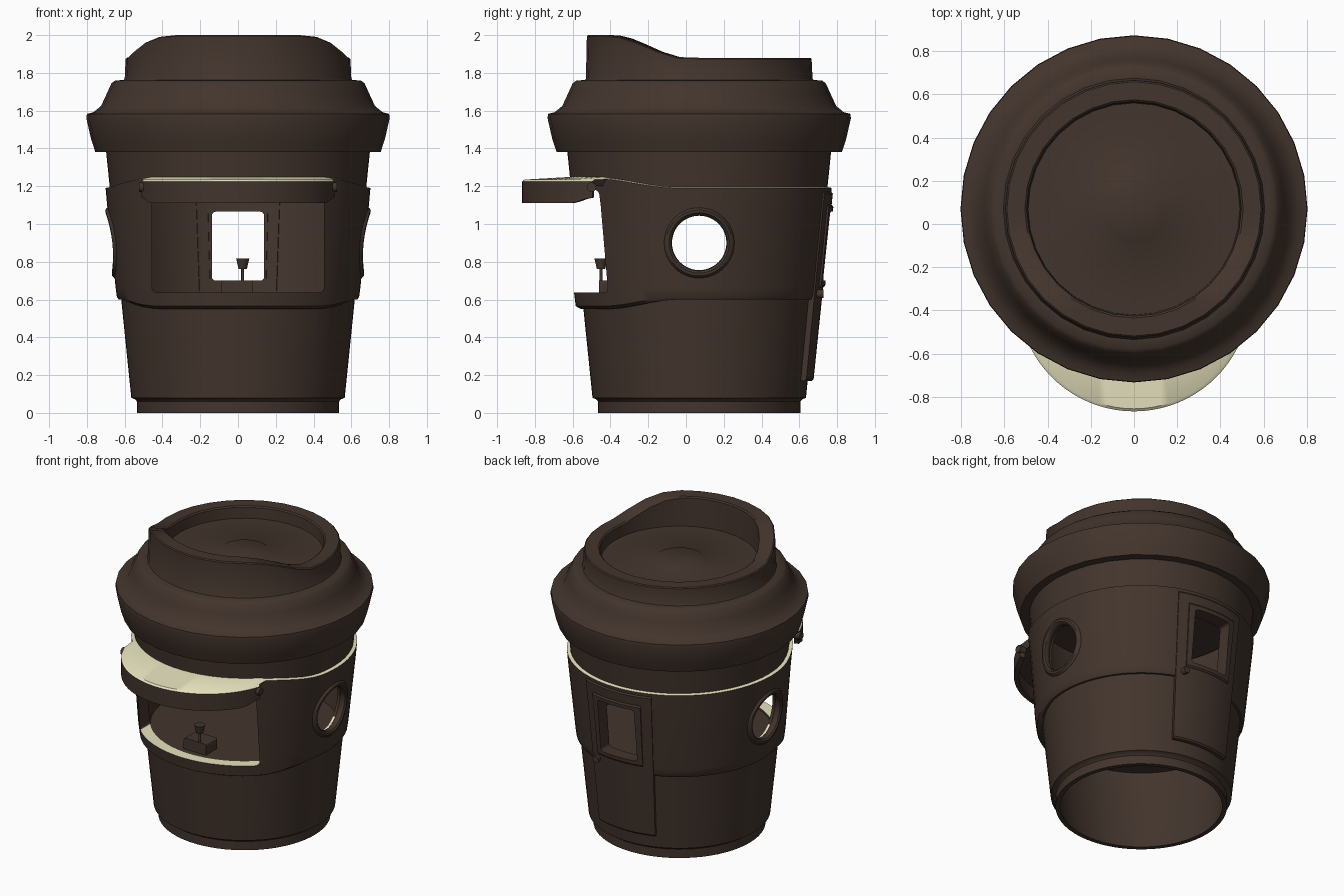
import bpy, bmesh, math
from mathutils import Matrix, Vector

if "Cube" in bpy.data.objects:
    bpy.data.objects.remove(bpy.data.objects["Cube"])

CY = 0.07   # y of the cup axis


def material(name, rgb):
    m = bpy.data.materials.new(name)
    m.diffuse_color = (*rgb, 1)
    m.use_nodes = True
    m.node_tree.nodes["Principled BSDF"].inputs["Base Color"].default_value = m.diffuse_color
    return m


BROWN = material("dark_brown", (0.055, 0.035, 0.026))
CREAM = material("cream", (0.80, 0.77, 0.52))


def finish(name, bm, angle=35):
    bmesh.ops.remove_doubles(bm, verts=bm.verts, dist=1e-5)
    bmesh.ops.recalc_face_normals(bm, faces=bm.faces)
    me = bpy.data.meshes.new(name)
    bm.to_mesh(me)
    bm.free()
    me.materials.append(BROWN)
    me.materials.append(CREAM)
    me.shade_smooth()
    me.set_sharp_from_angle(angle=math.radians(angle))
    ob = bpy.data.objects.new(name, me)
    bpy.context.collection.objects.link(ob)
    return ob


def loft(name, sections, ring=True, loop=True):
    """Skin a row of equal cross-sections; ring joins last to first."""
    bm = bmesh.new()
    rows = [[bm.verts.new(p) for p in s] for s in sections]
    n, k = len(rows), len(rows[0])
    for i in range(n if ring else n - 1):
        a, b = rows[i], rows[(i + 1) % n]
        for j in range(k if loop else k - 1):
            l = (j + 1) % k
            bm.faces.new((a[j], a[l], b[l], b[j]))
    if not ring:
        bm.faces.new(rows[0])
        bm.faces.new(rows[-1])
    bmesh.ops.dissolve_degenerate(bm, dist=1e-6, edges=bm.edges)
    return finish(name, bm)


def polar(r, a, z):   # a = 0 is the back (+y)
    return (r * math.sin(a), CY + r * math.cos(a), z)


def revolve(name, profile, n=64, loop=True):
    angles = [math.tau * i / n for i in range(n)]
    return loft(name, [[polar(r, a, z) for r, z in profile(a)] for a in angles], True, loop)


def smooth(e0, e1, x):
    t = min(1, max(0, (x - e0) / (e1 - e0)))
    return t * t * (3 - 2 * t)


def cup_r(z):
    return 0.565 + 0.135 * (z - 0.075) / 1.305


def box(name, lo, hi, bevel=0.0, axis=1):
    bm = bmesh.new()
    bmesh.ops.create_cube(bm, size=1)
    for v in bm.verts:
        v.co = Vector([(l + h) / 2 + c * (h - l) for l, h, c in zip(lo, hi, v.co)])
    if bevel:
        es = [e for e in bm.edges if abs((e.verts[0].co - e.verts[1].co).normalized()[axis]) > 0.9]
        bmesh.ops.bevel(bm, geom=es, offset=bevel, segments=4, affect='EDGES', profile=0.5)
    return finish(name, bm)


def cylinder(name, r, depth, loc, axis, r2=None, n=24):
    bm = bmesh.new()
    rot = {'X': Matrix.Rotation(math.pi / 2, 4, 'Y'), 'Y': Matrix.Rotation(math.pi / 2, 4, 'X'),
           'Z': Matrix()}[axis]
    bmesh.ops.create_cone(bm, cap_ends=True, segments=n, radius1=r, radius2=r if r2 is None else r2,
                          depth=depth, matrix=Matrix.Translation(loc) @ rot)
    return finish(name, bm)


def cut(ob, cutters):
    for c in cutters:
        m = ob.modifiers.new("cut", 'BOOLEAN')
        m.operation, m.object, m.solver = 'DIFFERENCE', c, 'EXACT'
    dg = bpy.context.evaluated_depsgraph_get()
    me = bpy.data.meshes.new_from_object(ob.evaluated_get(dg))
    ob.modifiers.clear()
    ob.data = me
    me.shade_smooth()
    me.set_sharp_from_angle(angle=math.radians(35))


def cream_tops(ob, zmin=0.5, zmax=1.3, ymax=2):
    for p in ob.data.polygons:
        if p.normal.z > 0.75 and zmin < p.center.z < zmax and p.center.y < ymax:
            p.material_index = 1


# Cup wall: hollow, open at the bottom
cup = revolve("cup_wall", lambda a: [(0.535, 0), (0.535, 0.06), (0.545, 0.072), (0.565, 0.08), (0.70, 1.40),
                                     (0.662, 1.40), (0.53, 0.08), (0.505, 0)])


# Sleeve: wavy bottom edge, top edge rising at the front
def sleeve_profile(a):
    y = CY + 0.66 * math.cos(a)
    f = smooth(-0.05, -0.45, y)
    lo, hi = 0.60 - 0.05 * f, 1.197 + 0.05 * f
    lip = 0.022 + 0.018 * f
    return [(cup_r(lo) - 0.01, lo), (cup_r(lo) + 0.012, lo), (cup_r(lo) + lip, lo + 0.015),
            (cup_r(0.66) + lip, 0.66), (cup_r(1.1) + 0.022, 1.10),
            (cup_r(hi) + 0.02, hi - 0.006), (cup_r(hi) - 0.01, hi)]


sleeve = revolve("sleeve", sleeve_profile)


# Door and its window frame: curved panels at the back
def panel(name, half_deg, z0, z1, inner, outer):
    secs = []
    for i in range(13):
        a = math.radians(half_deg) * (i / 6 - 1)
        secs.append([polar(cup_r(z) + o, a, z) for z, o in
                     ((z0, inner), (z0, outer - 0.008), (z0 + 0.01, outer),
                      (z1 - 0.01, outer), (z1, outer - 0.008), (z1, inner))])
    return loft(name, secs, ring=False)


door = panel("door", 20.5, 0.17, 1.17, -0.045, 0.03)
door_frame = panel("door_window_frame", 14.8, 0.665, 1.10, -0.05, 0.04)

# Openings
serving = box("serving_cutter", (-0.455, -1.2, 0.637), (0.455, -0.15, 1.18), 0.025)
back_window = box("door_window_cutter", (-0.138, 0.4, 0.70), (0.138, 1.2, 1.065), 0.02)
portholes = cylinder("porthole_cutter", 0.165, 2, (0, CY, 0.9), 'X', n=48)
for ob in (cup, sleeve):
    cut(ob, (serving, back_window, portholes))
    cream_tops(ob, ymax=0.4 if ob is cup else 2)
for ob in (door, door_frame):
    cut(ob, (back_window,))
for p in sleeve.data.polygons:   # the door window sill stays brown
    if p.center.y > 0.5 and p.center.z < 1.15:
        p.material_index = 0
for c in (serving, back_window, portholes):
    bpy.data.objects.remove(c)

cylinder("door_knob", 0.022, 0.04, polar(cup_r(0.63) + 0.04, math.radians(15.5), 0.63), 'Y')

# Porthole rings bent to follow the wall
for side, label in ((1, "right"), (-1, "left")):
    secs = []
    for i in range(48):
        t = math.tau * i / 48
        sec = []
        for j in range(10):
            p = math.tau * j / 10
            r = 0.167 + 0.023 * math.cos(p)
            dy, z = r * math.cos(t), 0.9 + r * math.sin(t)
            x = math.sqrt((cup_r(z) + 0.008) ** 2 - dy * dy) + 0.028 * math.sin(p)
            sec.append((side * x, CY + dy, z))
        secs.append(sec)
    loft("porthole_ring_" + label, secs)

# Awning: crescent roof with a hanging valance
secs = []
for i in range(33):
    t = math.radians(72) * (i / 16 - 1)
    s, c = math.sin(t), math.cos(t)
    edge = smooth(58, 72, abs(math.degrees(t)))
    ox, oy = 0.537 * s, -0.33 - 0.537 * c
    ix, iy = 0.505 * s, -0.33 - 0.505 * c
    wall = CY - math.sqrt(0.67 ** 2 - ox * ox)
    low, top = 1.11 + 0.03 * edge, 1.25 - 0.01 * edge
    secs.append([(ox, wall, top), (0.98 * ox, oy + 0.012, 1.235), (ox, oy, 1.225), (ox, oy, low),
                 (ix, iy, low), (ix, iy, 1.20), (ix, wall, 1.20)])
awning = loft("awning", secs, ring=False)
cream_tops(awning, 1.215)
for x in (-0.5, 0.5):
    cylinder("awning_hinge", 0.025, 0.05, (x, -0.5, 1.195), 'X')


# Lid with a raised sipping rim at the front
def lid_profile(a):
    def top(r):
        return 1.88 + 0.12 * (1 - smooth(-0.42, 0.0, CY + r * math.cos(a)))
    return [(0, 1.41), (0.69, 1.41), (0.70, 1.38), (0.755, 1.38), (0.778, 1.45), (0.803, 1.56), (0.80, 1.583),
            (0.765, 1.592), (0.725, 1.625), (0.695, 1.69), (0.67, 1.745), (0.65, 1.76), (0.605, 1.762),
            (0.60, 1.77), (0.595, top(0.595) - 0.006), (0.588, top(0.59)), (0.505, top(0.55)),
            (0.496, top(0.55) - 0.008), (0.49, 1.80), (0.17, 1.80), (0.15, 1.812), (0, 1.815)]


revolve("lid", lid_profile, 32, loop=False)

# Interior floor and the small dispenser on it
cylinder("floor", 0.585, 0.05, (0, CY, 0.60), 'Z', n=64)
box("dispenser_base", (-0.09, -0.46, 0.62), (0.08, -0.34, 0.70), 0.012)
cylinder("dispenser_stem", 0.008, 0.08, (0.025, -0.45, 0.735), 'Z', n=12)
cylinder("dispenser_head", 0.022, 0.055, (0.025, -0.45, 0.79), 'Z', r2=0.035, n=16)
